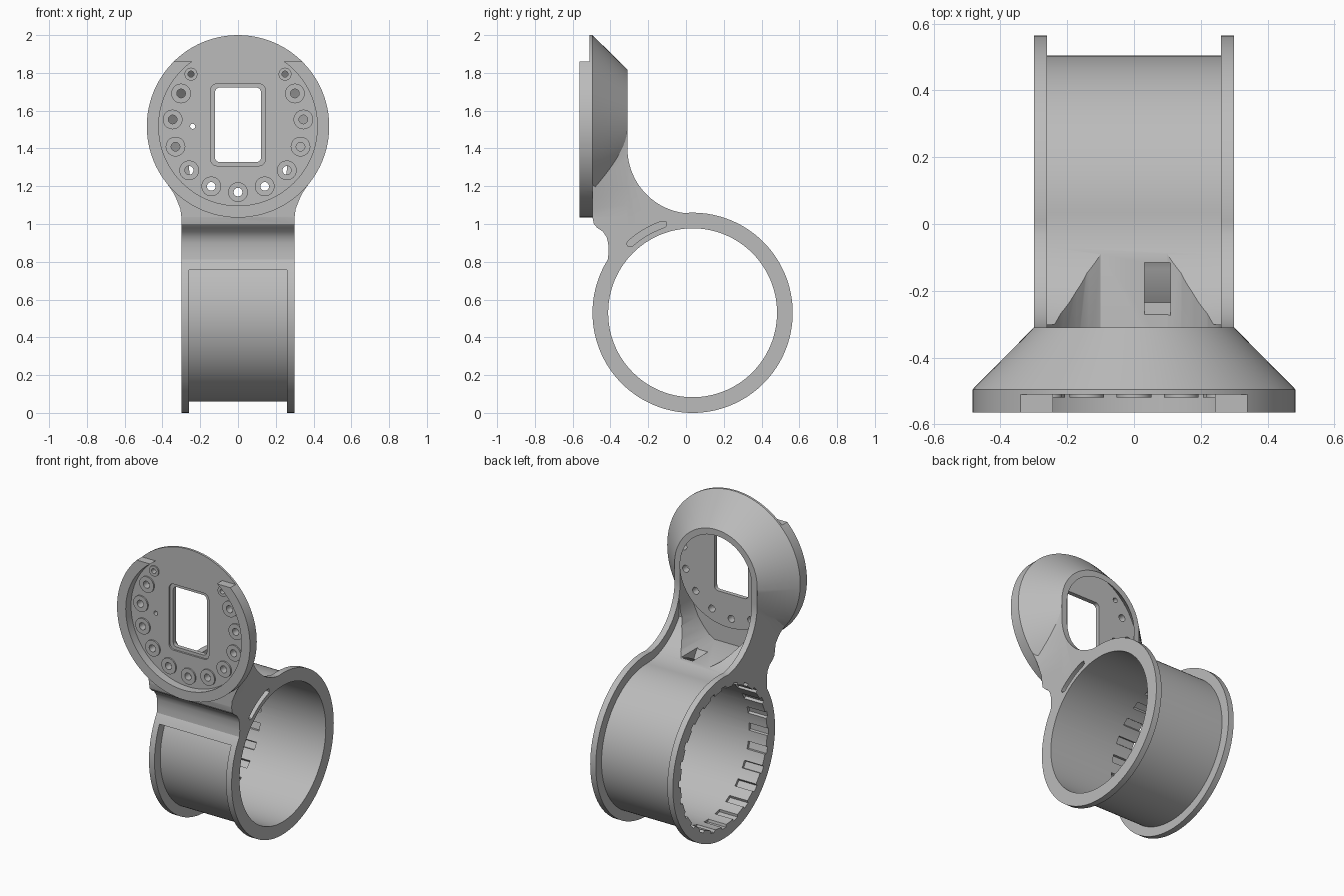
import bpy, bmesh
from math import sin, cos, radians, pi
from mathutils import Vector

cube = bpy.data.objects.get("Cube")
if cube:
    bpy.data.objects.remove(cube, do_unlink=True)

grey = bpy.data.materials.new("plain_grey")
grey.use_nodes = True
grey.diffuse_color = (0.5, 0.5, 0.5, 1)
grey.node_tree.nodes["Principled BSDF"].inputs["Base Color"].default_value = (0.5, 0.5, 0.5, 1)

RING = (0.035, 0.53)      # ring centre (y, z)
DISC = (0, 1.517)         # disc centre (x, z)
FILLET = (0.035, 1.40)    # centre of the rear neck curve (y, z)


def arc(c, r, a, b, n):
    """Points on a circle from angle a to b in degrees."""
    return [(c[0] + r * cos(radians(a + (b - a) * i / n)),
             c[1] + r * sin(radians(a + (b - a) * i / n))) for i in range(n + 1)]


def circle(c, r, n=96):
    return arc(c, r, 0, 360, n)[:-1]


def rounded_rect(c, w, h, r):
    pts = []
    for k, (sx, sz) in enumerate([(1, 1), (-1, 1), (-1, -1), (1, -1)]):
        pts += arc((c[0] + sx * (w - r), c[1] + sz * (h - r)), r, 90 * k, 90 * k + 90, 6)
    return pts


def place(axis, p, d):
    return Vector((d, p[0], p[1])) if axis == 'x' else Vector((p[0], d, p[1]))


def loft(bm, axis, pa, pb, a, b):
    """Closed solid between two outlines lying at depths a and b along an axis."""
    va = [bm.verts.new(place(axis, p, a)) for p in pa]
    vb = [bm.verts.new(place(axis, p, b)) for p in pb]
    n = len(va)
    faces = [bm.faces.new(va), bm.faces.new(vb[::-1])]
    faces += [bm.faces.new((va[i], vb[i], vb[(i + 1) % n], va[(i + 1) % n])) for i in range(n)]
    bmesh.ops.recalc_face_normals(bm, faces=faces)


def solid(name, *parts):
    """Object made of separate solids, each (axis, outline, outline, from, to)."""
    bm = bmesh.new()
    for part in parts:
        loft(bm, *part)
    me = bpy.data.meshes.new(name)
    bm.to_mesh(me)
    bm.free()
    me.materials.append(grey)
    ob = bpy.data.objects.new(name, me)
    bpy.context.scene.collection.objects.link(ob)
    return ob


def prism(axis, pts, a, b):
    return (axis, pts, pts, a, b)


def combine(body, tool, op='DIFFERENCE'):
    mod = body.modifiers.new("cut", 'BOOLEAN')
    mod.operation, mod.object, mod.solver = op, tool, 'EXACT'
    bpy.context.view_layer.objects.active = body
    bpy.ops.object.modifier_apply(modifier=mod.name)
    bpy.data.objects.remove(tool, do_unlink=True)


# Ring blank
body = solid("ring_mount", prism('x', circle(RING, 0.53, 128), -0.3, 0.3))

# Neck joining ring and disc
neck = arc(FILLET, 0.345, 180, 270, 24) + [
    (0.035, 0.6), (-0.3, 0.6), (-0.415, 0.80), (-0.41, 0.85), (-0.412, 0.90), (-0.42, 0.93),
    (-0.44, 0.96), (-0.47, 0.98), (-0.488, 1.0), (-0.495, 1.035), (-0.495, 1.5), (-0.31, 1.5)]
combine(body, solid("neck", prism('x', neck, -0.3, 0.3)), 'UNION')

# Flared neck sides running into the disc
front = [(0.3, 1.04), (0.305, 1.08), (0.325, 1.13), (0.345, 1.17), (0.37, 1.206)]
back = [(0.3, 1.04), (0.3, 1.1), (0.3, 1.2), (0.3, 1.35), (0.3, 1.5)]
both = lambda pts: pts + [(-x, z) for x, z in reversed(pts)]
combine(body, solid("neck_flare", ('y', both(front), both(back), -0.495, -0.312)), 'UNION')

# Conical head with straight front rim
combine(body, solid("head_cone", ('y', circle(DISC, 0.483), circle(DISC, 0.3), -0.495, -0.31)), 'UNION')
combine(body, solid("head_rim", prism('y', circle(DISC, 0.483), -0.565, -0.495)), 'UNION')

# Groove between the flanges, following the ring and the rear neck curve
groove = arc(RING, 0.47, 151, 450, 110) + arc(FILLET, 0.40, 269, 213, 16) + [
    (-0.3, 1.4), (0.9, 1.4), (0.9, -0.3), (-0.8, -0.3), (-0.8, 0.757)]
combine(body, solid("groove", prism('x', groove, -0.26, 0.26)))

# Hollow behind the face plate: a trough through the neck and a cone in the head
side = [(0.1, 1.02), (0.14, 1.043), (0.175, 1.08), (0.22, 1.14), (0.25, 1.21), (0.26, 1.3)]
trough = side + arc(DISC, 0.26, 0, 180, 40) + [(-x, z) for x, z in reversed(side)]
combine(body, solid("trough", prism('y', trough, -0.44, 0.1)))
combine(body, solid("head_hollow", ('y', circle(DISC, 0.42), circle(DISC, 0.25), -0.47, -0.30)))

# Ring bore
combine(body, solid("bore", prism('x', circle(RING, 0.447, 128), -0.5, 0.5)))

# Face recess, open at the top
combine(body, solid("face_recess", prism('y', circle(DISC, 0.42), -0.7, -0.51)))
top = [(-0.6, 1.86), (0.6, 1.86), (0.6, 2.2), (-0.6, 2.2)]
combine(body, solid("top_opening", prism('y', top, -0.7, -0.51)))

# Collars around the face holes, with the holes through them
spots = [(a, 0.348, 0.052, 0.023) for a in range(-120, 121, 24)]
spots += [(s * 138, 0.372, 0.034, 0.016) for s in (-1, 1)]
collars, holes = [], []
for a, r, big, small in spots:
    c = (DISC[0] + r * sin(radians(a)), DISC[1] - r * cos(radians(a)))
    collars.append(prism('y', circle(c, big, 32), -0.519, -0.5))
    holes.append(prism('y', circle(c, small, 24), -0.6, -0.455))
holes.append(prism('y', circle((-0.24, DISC[1]), 0.014, 12), -0.6, -0.455))
combine(body, solid("collars", *collars), 'UNION')
combine(body, solid("holes", *holes))

# Window with a stepped edge
mid = (0, 1.525)
combine(body, solid("window_step", prism('y', rounded_rect(mid, 0.145, 0.217, 0.035), -0.6, -0.498)))
combine(body, solid("window", prism('y', rounded_rect(mid, 0.122, 0.197, 0.025), -0.6, -0.4)))


# Cable slot through one flange, rising into the trough floor
def sector(r0, r1, a, b):
    return arc(RING, r0, a, b, 12) + arc(RING, r1, b, a, 12)


slot = (arc(RING, 0.475, 109, 132, 12) + [(-0.307, 0.882), (-0.315, 0.895)]
        + arc(RING, 0.511, 132, 109, 12) + [(-0.107, 1.012), (-0.102, 0.99)])
combine(body, solid("cable_slot", prism('x', slot, 0.03, 0.4)))
combine(body, solid("cable_hole", prism('x', sector(0.478, 0.62, 107, 122), 0.031, 0.11)))

# Grip notches inside one end of the bore
count = 24
notches = []
for i in range(count):
    a = 360 / count * i
    notches.append(prism('x', [*arc(RING, 0.43, a - 3.6, a + 3.6, 2),
                               *arc(RING, 0.464, a + 2.6, a - 2.6, 2)], -0.4, -0.17))
combine(body, solid("notches", *notches))

# Smooth curved walls, keep hard edges
bpy.ops.object.select_all(action='DESELECT')
body.select_set(True)
bpy.context.view_layer.objects.active = body
bpy.ops.object.shade_smooth_by_angle(angle=radians(25))
